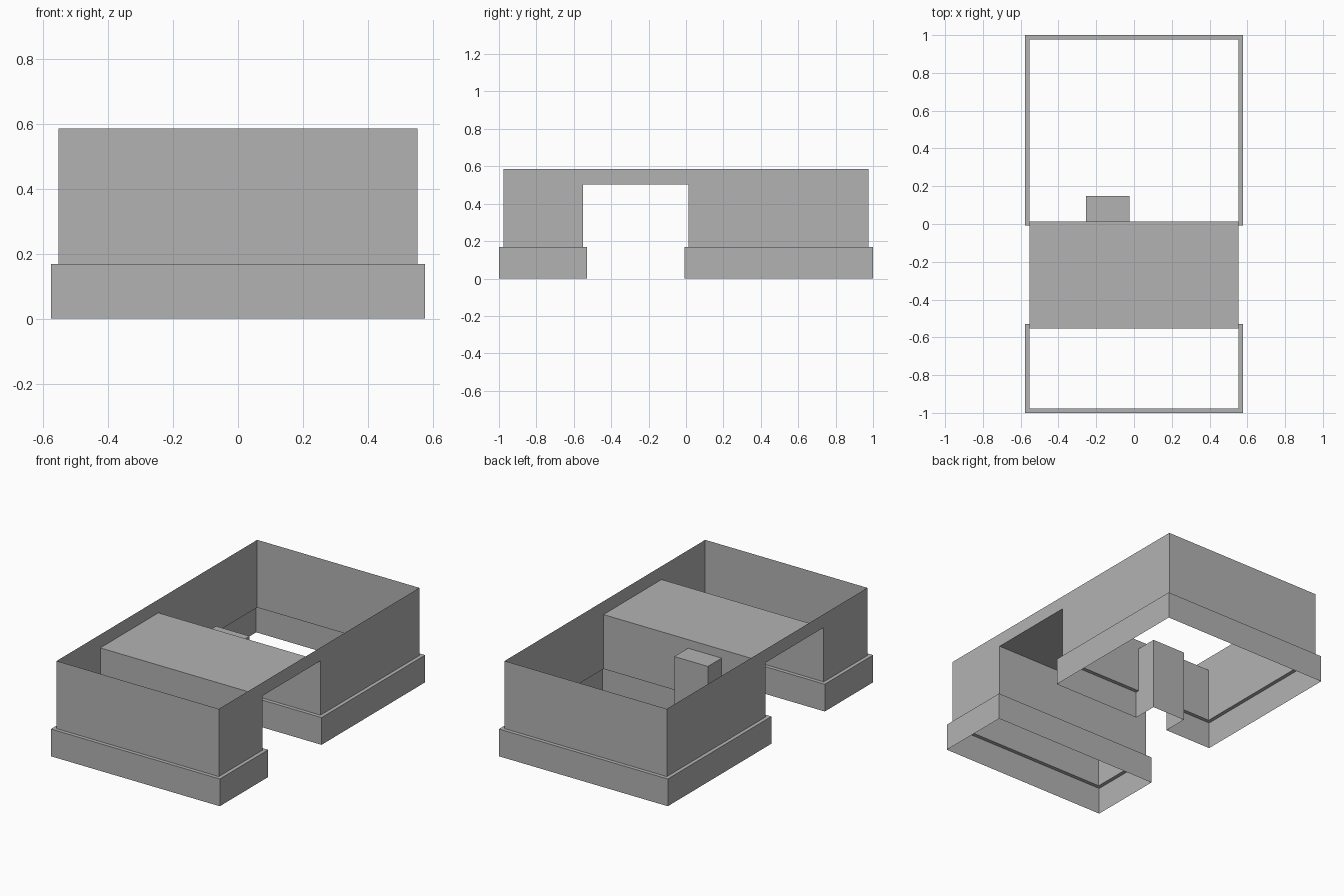
import bpy, bmesh

cube = bpy.data.objects.get("Cube")
if cube:
    bpy.data.objects.remove(cube, do_unlink=True)

grey = bpy.data.materials.new("plain_grey")
grey.use_nodes = True
grey.diffuse_color = (0.45, 0.45, 0.45, 1)
grey.node_tree.nodes["Principled BSDF"].inputs["Base Color"].default_value = (0.45, 0.45, 0.45, 1)

# Main sizes
WX, WY = 0.553, 0.977                  # wall half sizes
LEDGE = 0.023                          # plinth overhang
PLINTH, ROOF, TOP = 0.168, 0.503, 0.585
PASS_FRONT, PASS_BACK = -0.552, 0.014  # passage walls
DOOR_R, DOOR_L, DOOR_Y, DOOR_TOP = -0.253, -0.024, 0.148, 0.45


def face(bm, points):
    bm.faces.new([bm.verts.new(p) for p in points])


def sheet(bm, path, z0, z1):
    """Upright wall along a plan path, facing right of travel."""
    for (ax, ay), (bx, by) in zip(path, path[1:]):
        face(bm, [(ax, ay, z0), (bx, by, z0), (bx, by, z1), (ax, ay, z1)])


def finish(name, bm):
    bmesh.ops.remove_doubles(bm, verts=bm.verts, dist=0.0001)
    mesh = bpy.data.meshes.new(name)
    bm.to_mesh(mesh)
    bm.free()
    mesh.materials.append(grey)
    obj = bpy.data.objects.new(name, mesh)
    bpy.context.collection.objects.link(obj)


def front_path(g):
    x, y0, y1 = WX + g, -WY - g, PASS_FRONT + g
    return [(-x, y1), (-x, y0), (x, y0), (x, y1), (-x, y1)]


def back_path(g):
    x, y0, y1 = WX + g, PASS_BACK - g, WY + g
    return [(DOOR_L, y0), (x, y0), (x, y1), (-x, y1), (-x, y0), (DOOR_R, y0)]


# Plinths: upright skirt with a narrow ledge on top
for name, path in (("front_plinth", front_path), ("back_plinth", back_path)):
    bm = bmesh.new()
    outer, inner = path(LEDGE), path(0)
    sheet(bm, outer, 0, PLINTH)
    for a, b, c, d in zip(outer, outer[1:], inner[1:], inner):
        face(bm, [(*p, PLINTH) for p in (a, b, c, d)])
    finish(name, bm)

# Outer walls: two U shapes joined by parapet strips above the passage
bm = bmesh.new()
sheet(bm, front_path(0)[:4], PLINTH, TOP)
sheet(bm, back_path(0)[1:5], PLINTH, TOP)
sheet(bm, [(WX, PASS_FRONT), (WX, PASS_BACK)], ROOF, TOP)
sheet(bm, [(-WX, PASS_BACK), (-WX, PASS_FRONT)], ROOF, TOP)
finish("outer_walls", bm)

# Passage walls, the back one with a doorway
bm = bmesh.new()
sheet(bm, front_path(0)[3:], PLINTH, ROOF)
sheet(bm, back_path(0)[:2], PLINTH, ROOF)
sheet(bm, back_path(0)[4:], PLINTH, ROOF)
sheet(bm, [(DOOR_R, PASS_BACK), (DOOR_L, PASS_BACK)], DOOR_TOP, ROOF)
finish("passage_walls", bm)

# Passage roof
bm = bmesh.new()
face(bm, [(x, y, ROOF) for x, y in ((-WX, PASS_FRONT), (WX, PASS_FRONT),
                                  (WX, PASS_BACK), (-WX, PASS_BACK))])
finish("passage_roof", bm)

# Door niche: open at the front and bottom
bm = bmesh.new()
sheet(bm, [(DOOR_L, DOOR_Y), (DOOR_R, DOOR_Y)], 0, DOOR_TOP)
face(bm, [(x, y, DOOR_TOP) for x, y in ((DOOR_R, PASS_BACK), (DOOR_L, PASS_BACK),
                                      (DOOR_L, DOOR_Y), (DOOR_R, DOOR_Y))])
side = [(PASS_BACK - LEDGE, 0), (DOOR_Y, 0), (DOOR_Y, DOOR_TOP), (PASS_BACK, DOOR_TOP),
        (PASS_BACK, PLINTH), (PASS_BACK - LEDGE, PLINTH)]
face(bm, [(DOOR_L, y, z) for y, z in side])
face(bm, [(DOOR_R, y, z) for y, z in reversed(side)])
finish("door_niche", bm)
